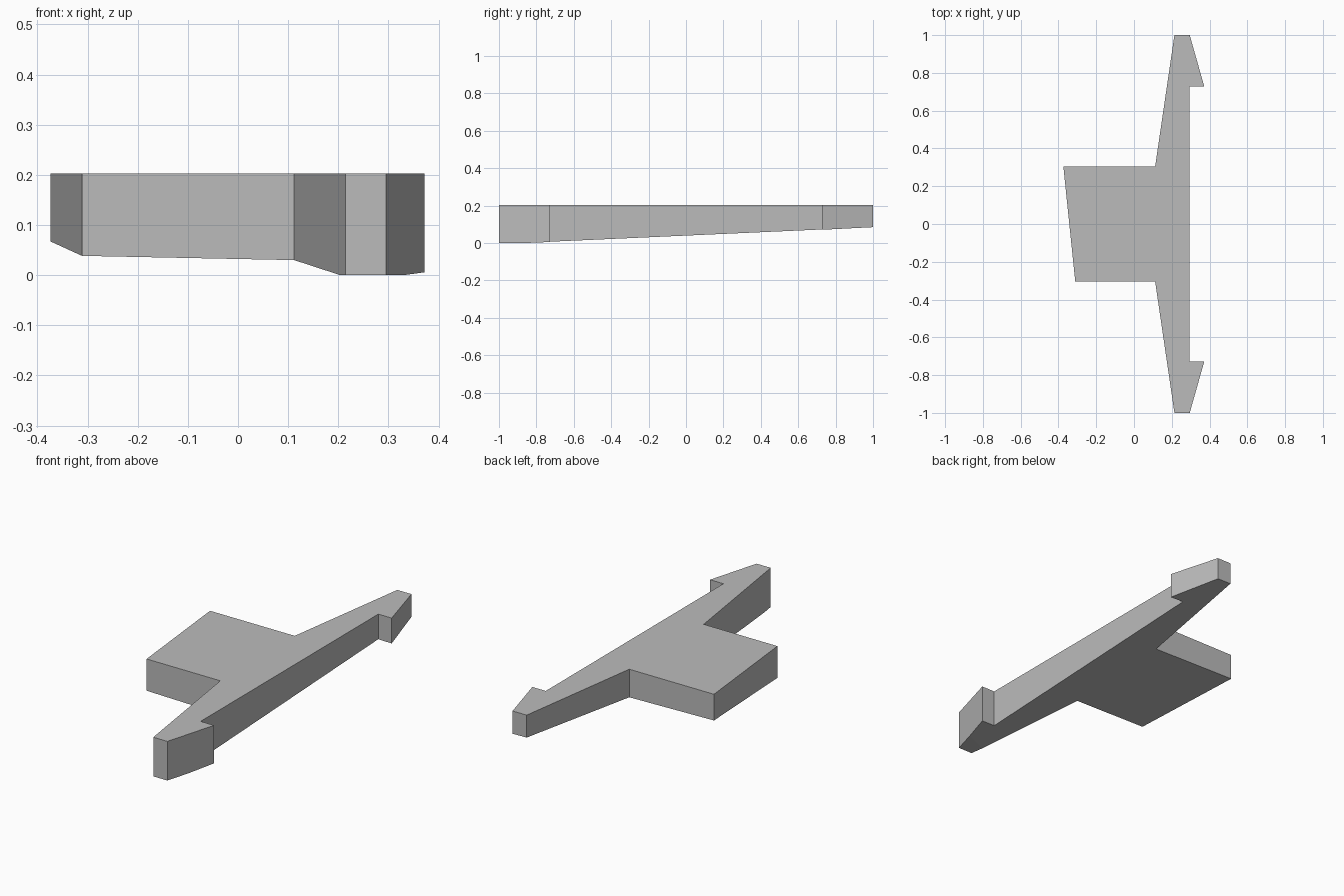
import bpy, bmesh
from mathutils import Vector

if "Cube" in bpy.data.objects:
    bpy.data.objects.remove(bpy.data.objects["Cube"])

TOP = 0.203

# Flat grey
grey = bpy.data.materials.new("grey")
grey.diffuse_color = (0.5, 0.5, 0.5, 1)
grey.use_nodes = True
grey.node_tree.nodes["Principled BSDF"].inputs["Base Color"].default_value = grey.diffuse_color

# Half outline of the long bar: inner corner, tip, barb
half = [(0.112, 0.305), (0.214, 1.0), (0.295, 1.0), (0.372, 0.728), (0.295, 0.728)]
# Mirrored bar plus the slanted end of the tab
outline = half + [(x, -y) for x, y in reversed(half)]
outline += [(-0.311, -0.305), (-0.374, 0.305)]

# Extrude the outline into a plate
bm = bmesh.new()
base = bm.faces.new([bm.verts.new((x, y, 0)) for x, y in outline])
ext = bmesh.ops.extrude_face_region(bm, geom=[base], use_keep_orig=True)
bmesh.ops.translate(bm, vec=(0, 0, TOP),
                    verts=[g for g in ext["geom"] if isinstance(g, bmesh.types.BMVert)])

# Trim the underside along a gentle slope
cut = bmesh.ops.bisect_plane(bm, geom=bm.verts[:] + bm.edges[:] + bm.faces[:],
                             plane_co=Vector((0.112, -0.305, 0.03)),
                             plane_no=Vector((0.020, -0.045, 1)), clear_inner=True)
rim = [g for g in cut["geom_cut"] if isinstance(g, bmesh.types.BMEdge)]
bmesh.ops.holes_fill(bm, edges=[e for e in bm.edges if e.is_boundary], sides=0)
bmesh.ops.recalc_face_normals(bm, faces=bm.faces)

mesh = bpy.data.meshes.new("barbed_plate")
bm.to_mesh(mesh)
bm.free()
mesh.materials.append(grey)
bpy.context.collection.objects.link(bpy.data.objects.new("barbed_plate", mesh))
